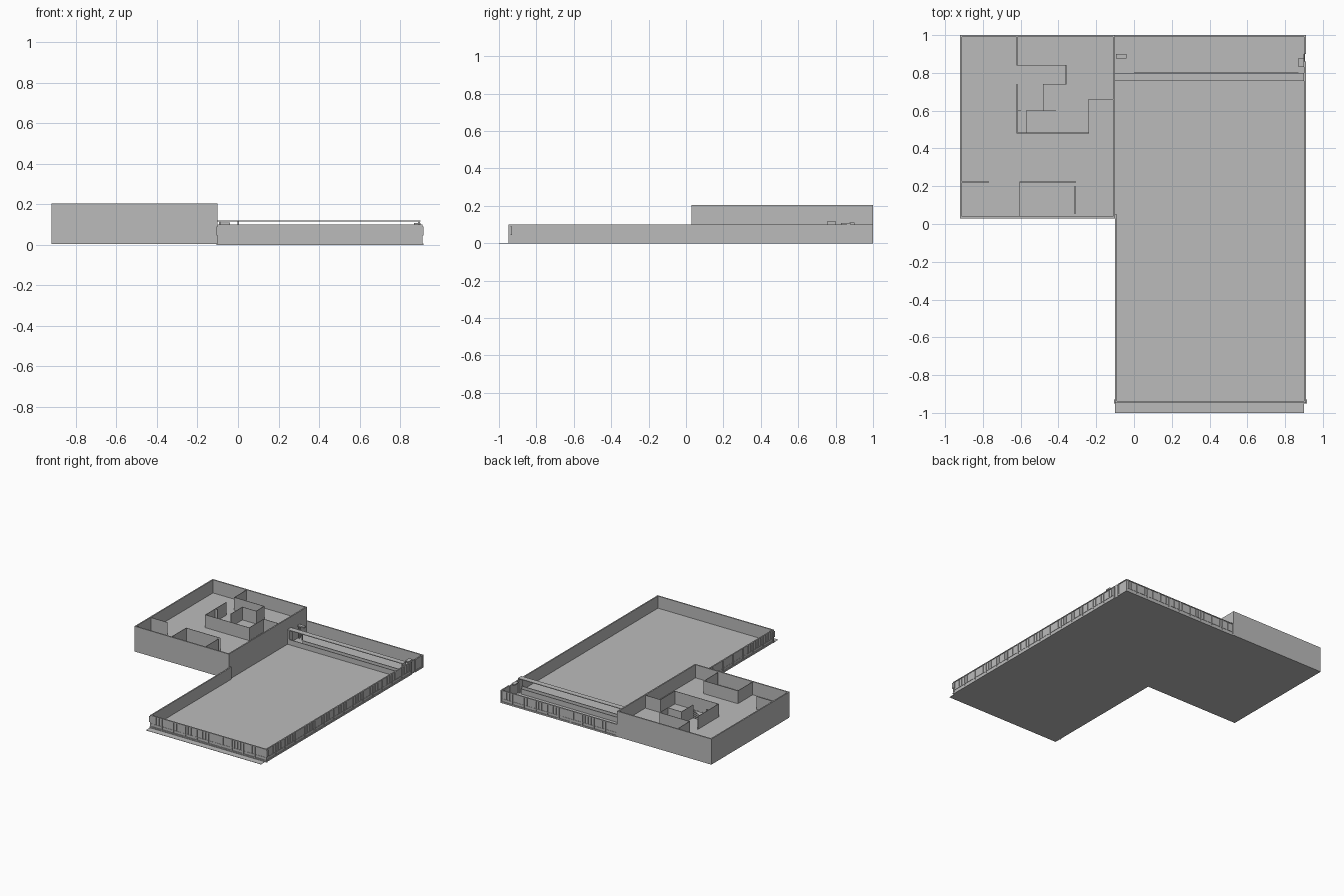
import bpy, bmesh

def material(name, c):
    m = bpy.data.materials.new(name)
    m.diffuse_color = (*c, 1)
    return m

GREY = material("concrete grey", (0.5, 0.5, 0.5))

def build(name, boxes):
    """One object from a list of (x0, x1, y0, y1, z0, z1) boxes."""
    bm = bmesh.new()
    for x0, x1, y0, y1, z0, z1 in boxes:
        vs = bmesh.ops.create_cube(bm, size=1)["verts"]
        for v in vs:
            v.co.x = x0 if v.co.x < 0 else x1
            v.co.y = y0 if v.co.y < 0 else y1
            v.co.z = z0 if v.co.z < 0 else z1
    me = bpy.data.meshes.new(name)
    bm.to_mesh(me)
    bm.free()
    ob = bpy.data.objects.new(name, me)
    bpy.context.collection.objects.link(ob)
    me.materials.append(GREY)
    return ob

def path_walls(points, z0, z1, t=0.004):
    """Thin boxes following an axis-aligned path."""
    h = t / 2
    return [(min(a[0], b[0]) - h, max(a[0], b[0]) + h,
             min(a[1], b[1]) - h, max(a[1], b[1]) + h, z0, z1)
            for a, b in zip(points, points[1:])]

def framed_wall(name, axis, a0, a1, inner, outer, bays, z1=0.10, windows=False):
    """Thin panel with outer posts, sill and head rails, and window bars."""
    mid = inner + (outer - inner) * 0.5
    lo, hi = sorted((inner, outer))
    p0, p1 = sorted((inner, mid))
    parts = [(a0, a1, p0, p1, 0.005, z1),
             (a0, a1, lo, hi, 0.0, 0.012),
             (a0, a1, lo, hi, z1 - 0.006, z1)]
    step = (a1 - a0) / bays
    for i in range(bays + 1):
        c = min(max(a0 + i * step, a0 + 0.004), a1 - 0.004)
        parts.append((c - 0.004, c + 0.004, lo, hi, 0.0, z1))
    if windows:
        w = sorted((mid, mid + (outer - mid) * 0.5))
        for i in range(bays):
            c = a0 + (i + 0.5) * step
            for k in (-0.25, 0, 0.25):
                parts.append((c + k * step - 0.0015, c + k * step + 0.0015, *w, 0.03, z1 - 0.006))
            parts.append((c - step / 2, c + step / 2, *w, 0.03, 0.034))
    if axis == "y":
        parts = [(c, d, a, b, e, f) for a, b, c, d, e, f in parts]
    return build(name, parts)

# Ground floors and the front apron
build("hall_floor", [(-0.10, 0.905, -0.945, 1.0, 0.0, 0.005)])
build("wing_ground_floor", [(-0.92, -0.10, 0.035, 1.0, 0.004, 0.012)])
build("front_apron", [(-0.10, 0.90, -1.0, -0.945, 0.0, 0.002)])
build("front_kerb", [(-0.105, 0.915, -0.95, -0.94, 0.0, 0.006)])

# Hall walls with posts
framed_wall("hall_right_wall_front", "y", -0.945, 0.86, 0.90, 0.91, 15, windows=True)
framed_wall("hall_right_wall_back", "y", 0.90, 1.0, 0.90, 0.91, 1)
build("gate_panel", [(0.898, 0.902, 0.86, 0.90, 0.005, 0.10)])
framed_wall("hall_left_wall", "y", -0.945, 0.05, -0.09, -0.10, 8, windows=True)
framed_wall("hall_front_wall", "x", -0.10, 0.91, -0.938, -0.948, 10, windows=True)
framed_wall("hall_back_wall", "x", -0.10, 0.91, 0.99, 1.0, 10, windows=True)
build("front_corner_brackets", [(-0.107, -0.098, -0.95, -0.93, 0.045, 0.09),
                                (0.908, 0.917, -0.95, -0.93, 0.045, 0.09)])

# Overhead beam with its end carriages, and the low wall beneath
build("overhead_beam", [(-0.10, 0.90, 0.757, 0.80, 0.115, 0.12),
                        (-0.095, -0.085, 0.757, 0.80, 0.005, 0.115),
                        (0.888, 0.898, 0.757, 0.80, 0.005, 0.115),
                        (-0.002, 0.004, 0.79, 0.80, 0.05, 0.115)])
build("low_wall", [(-0.10, 0.90, 0.757, 0.763, 0.005, 0.045),
                   (0.0, 0.87, 0.797, 0.803, 0.005, 0.045)])
build("end_carriages", [(-0.095, -0.04, 0.875, 0.90, 0.10, 0.11),
                        (-0.092, -0.084, 0.88, 0.895, 0.005, 0.10),
                        (0.87, 0.90, 0.83, 0.88, 0.10, 0.108)])

# Two-storey wing: outer walls
build("wing_outer_walls", [(-0.92, -0.91, 0.03, 1.0, 0.008, 0.205),
                           (-0.11, -0.10, 0.03, 1.0, 0.008, 0.205),
                           (-0.91, -0.11, 0.03, 0.04, 0.008, 0.205),
                           (-0.91, -0.11, 0.99, 1.0, 0.008, 0.205)])

# Upper floor around the stairwell opening
SX0, SX1, SY0, SY1 = -0.57, -0.40, 0.485, 0.60
build("wing_upper_floor", [(-0.91, SX0, 0.04, 0.99, 0.095, 0.102),
                           (SX1, -0.11, 0.04, 0.99, 0.095, 0.102),
                           (SX0, SX1, 0.04, SY0, 0.095, 0.102),
                           (SX0, SX1, SY1, 0.99, 0.095, 0.102)])
STEPS = 14
dx = (SX1 - SX0) / STEPS
dz = 0.085 / STEPS
build("stairs", [(SX0 + i * dx, SX0 + (i + 1) * dx, SY0, SY1,
                  0.012 + (i - 1) * dz if i else 0.008, 0.012 + (i + 1) * dz)
                 for i in range(STEPS)])

# Upper floor partitions
paths = [
    [(-0.62, 0.99), (-0.62, 0.84), (-0.36, 0.84), (-0.36, 0.74), (-0.48, 0.74), (-0.48, 0.60)],
    [(-0.62, 0.74), (-0.62, 0.482), (-0.24, 0.482), (-0.24, 0.66), (-0.11, 0.66)],
    [(-0.62, 0.602), (-0.60, 0.602)],
    [(-0.91, 0.222), (-0.77, 0.222)],
    [(-0.605, 0.04), (-0.605, 0.222), (-0.31, 0.222)],
    [(-0.312, 0.20), (-0.312, 0.055)],
]
build("upper_partitions", [b for p in paths for b in path_walls(p, 0.10, 0.203)])
